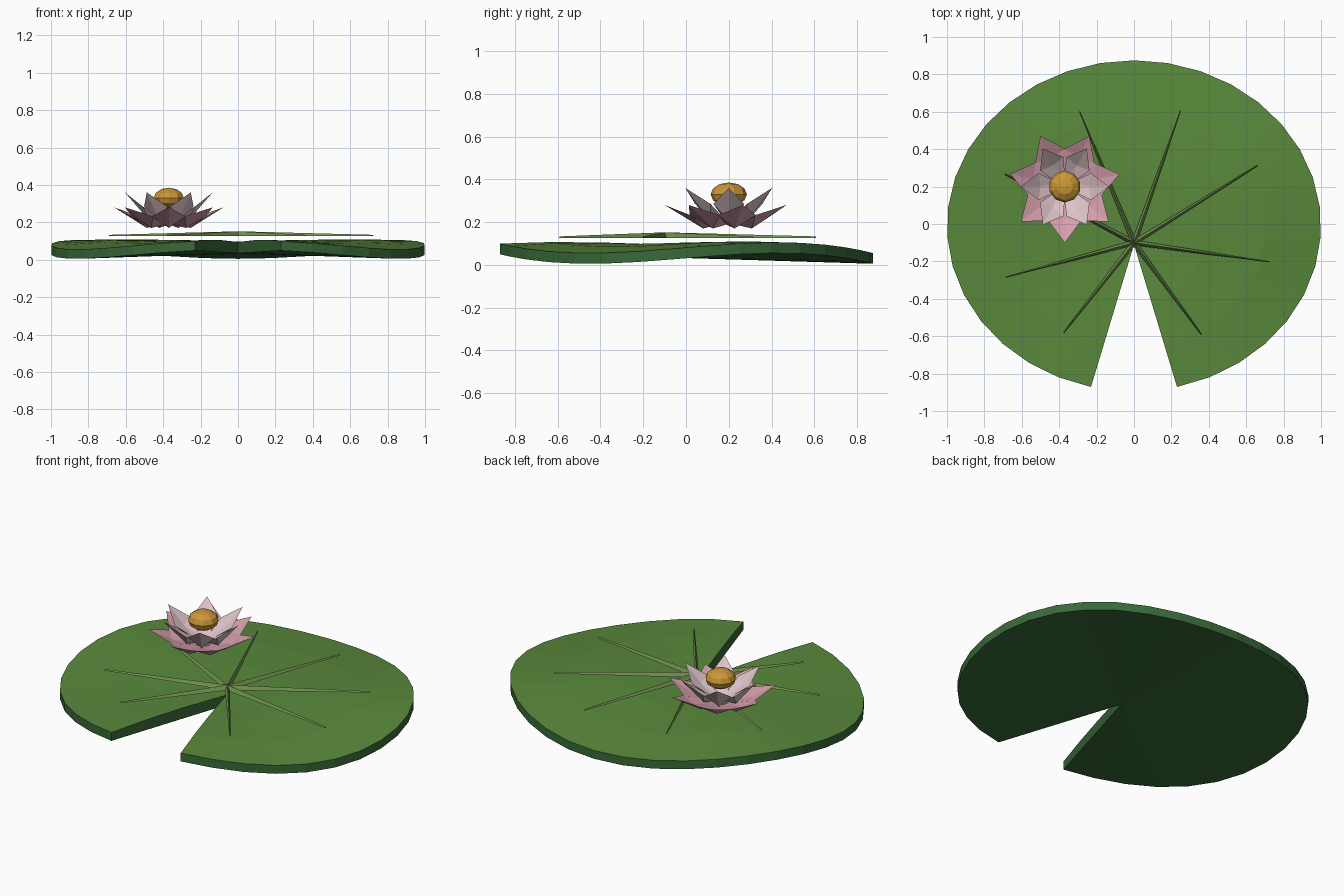
import bpy, math
from math import sin, cos, pi, radians

if "Cube" in bpy.data.objects:
    bpy.data.objects.remove(bpy.data.objects["Cube"])


def material(name, rgb):
    m = bpy.data.materials.new(name)
    m.diffuse_color = (*rgb, 1)
    m.use_nodes = True
    m.node_tree.nodes["Principled BSDF"].inputs["Base Color"].default_value = m.diffuse_color
    return m


def build(name, verts, faces, *mats):
    me = bpy.data.meshes.new(name)
    me.from_pydata(verts, [], faces)
    for m in mats:
        me.materials.append(m)
    ob = bpy.data.objects.new(name, me)
    bpy.context.collection.objects.link(ob)
    return ob


top_green = material("pad_top", (0.10, 0.25, 0.045))
rim_green = material("pad_rim", (0.04, 0.14, 0.04))
vein_green = material("vein", (0.17, 0.30, 0.08))
pink = material("outer_petal", (0.66, 0.34, 0.41))
pale = material("inner_petal", (0.72, 0.55, 0.58))
yellow = material("pollen", (0.60, 0.31, 0.04))

# Lily pad: notched wavy ellipse, rings running out from the notch apex
N = 32
AX, AY, THICK = 0.0, -0.11, 0.05
half = math.asin(0.23)
RINGS = [(0.38, 0.102), (0.7, 0.097), (1.0, 0.08)]
verts = [(AX, AY, 0.095)]
for t, z in RINGS:
    for i in range(N + 1):
        a = -pi / 2 + half + (2 * pi - 2 * half) * i / N
        x, y = cos(a), -0.01 + 0.885 * sin(a)
        verts.append((AX + (x - AX) * t, AY + (y - AY) * t,
                      z + 0.025 * t * t * sin(3 * a)))
nt = len(verts)
rim0 = nt - (N + 1)
verts.append((AX, AY, 0.035))
verts += [(x, y, z - THICK) for x, y, z in verts[rim0:nt]]
faces = [(0, 1 + i, 2 + i) for i in range(N)]
for r in range(len(RINGS) - 1):
    s = 1 + r * (N + 1)
    for i in range(s, s + N):
        faces.append((i, i + N + 1, i + N + 2, i + 1))
n_top = len(faces)
b = nt + 1
for i in range(N):
    faces.append((rim0 + i, b + i, b + i + 1, rim0 + i + 1))
    faces.append((nt, b + i + 1, b + i))
# Notch walls
first = [1 + r * (N + 1) for r in range(len(RINGS))]
last = [f + N for f in first]
faces.append((0, nt, b, *reversed(first)))
faces.append((0, *last, b + N, nt))
pad = build("lily_pad", verts, faces, top_green, rim_green)
for p in pad.data.polygons:
    p.material_index = 0 if p.index < n_top else 1

# Veins: thin tapering ridges floating just over the pad
VEINS = [(70.6, .75), (32, .777), (-8, .73), (-53.7, .61),
         (-128, .61), (-165, .71), (152, .78), (112.5, .76)]
for k, (deg, length) in enumerate(VEINS):
    c, s = cos(radians(deg)), sin(radians(deg))
    vs = []
    for d, w, lo, hi in ((0, .014, .126, .152), (length, .003, .126, .133)):
        for u, z in ((-w, lo), (w, lo), (0, hi)):
            vs.append((d * c - u * s, -0.10 + d * s + u * c, z))
    build(f"vein_{k + 1}", vs, [(0, 2, 1), (3, 4, 5), (0, 1, 4, 3),
                                (1, 2, 5, 4), (2, 0, 3, 5)], vein_green)

# Flower petals: cupped pointed diamonds with a keel underneath
FX, FY = -0.37, 0.20


def petals(name, count, start, base, side, mid, keel, tip, mat):
    for k in range(count):
        a = start + 2 * pi * k / count
        c, s = cos(a), sin(a)
        pts = [(base[0], -base[1], base[2]), (base[0], base[1], base[2]),
               (side[0], -side[1], side[2]), (side[0], side[1], side[2]),
               (mid[0], 0, mid[1]), (keel[0], 0, keel[1]), (tip[0], 0, tip[1])]
        vs = [(FX + r * c - u * s, FY + r * s + u * c, z) for r, u, z in pts]
        build(f"{name}_{k + 1}", vs,
              [(0, 4, 1), (0, 2, 4), (1, 4, 3), (2, 6, 4), (3, 4, 6),
               (0, 1, 5), (0, 5, 2), (1, 3, 5), (2, 5, 6), (3, 6, 5)], mat)


petals("outer_petal", 7, -pi / 2, (.04, .025, .19), (.18, .09, .232),
       (.17, .215), (.12, .17), (.30, .28), pink)
petals("inner_petal", 6, 0, (.03, .02, .21), (.14, .072, .285),
       (.13, .262), (.10, .205), (.235, .36), pale)

# Pollen centre
bpy.ops.mesh.primitive_uv_sphere_add(segments=10, ring_count=6, radius=1,
                                     location=(FX, FY, 0.33))
core = bpy.context.object
core.name = "flower_centre"
core.scale = (0.085, 0.085, 0.055)
core.data.materials.append(yellow)
